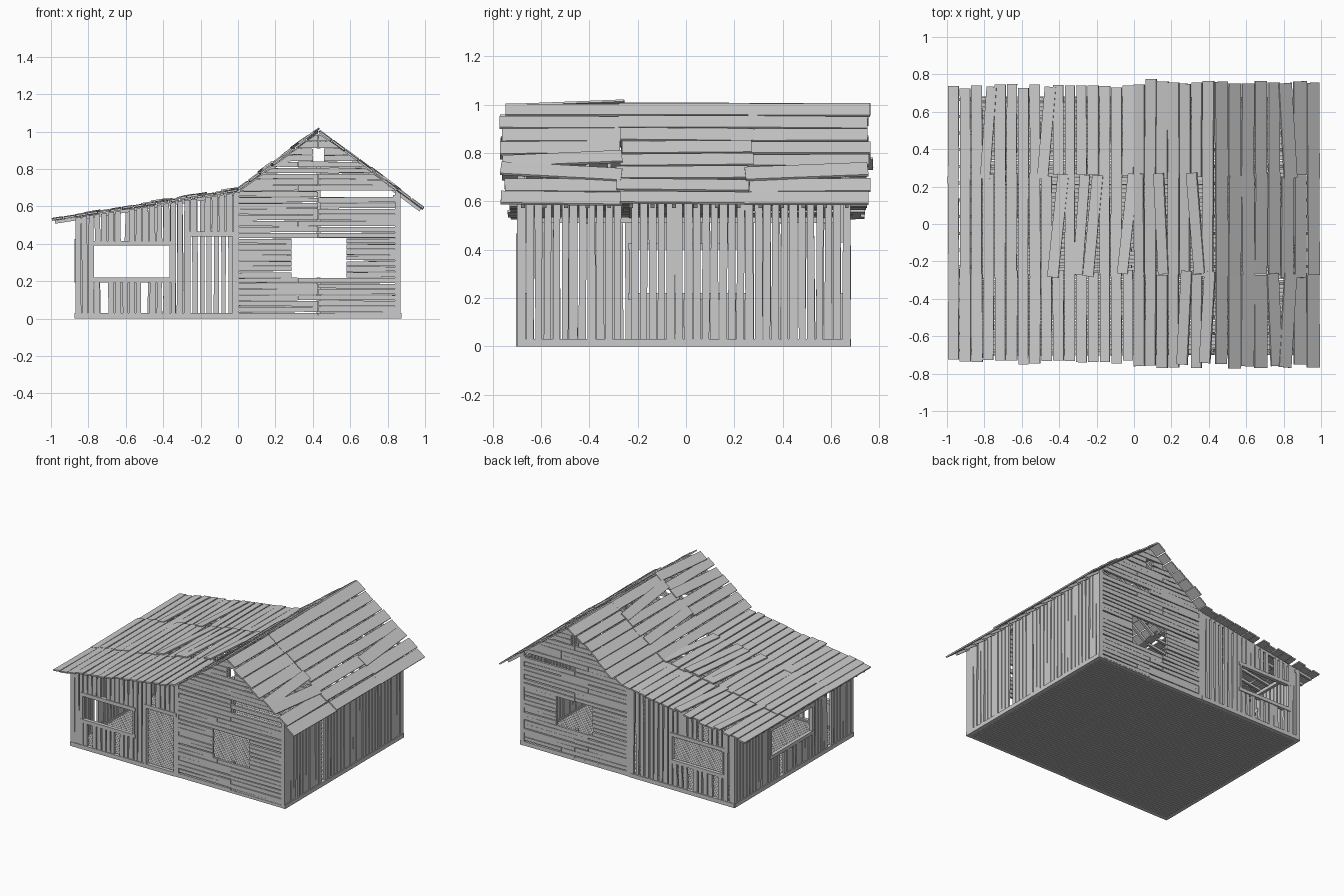
import bpy, bmesh, math, random
from mathutils import Matrix, Vector

if "Cube" in bpy.data.objects:
    bpy.data.objects.remove(bpy.data.objects["Cube"])

random.seed(7)
R = random.uniform
X0, X1, Y0, Y1 = -0.87, 0.87, -0.70, 0.68
T = 0.016                       # board thickness
RIDGE, EAVE = (0.43, 1.0), (0.99, 0.583)


def roof_z(x):                  # underside of the three roof slopes
    if x < 0:
        return 0.675 + 0.157 * x
    return 0.675 + 0.744 * x if x < 0.43 else 0.995 - 0.744 * (x - 0.43)


# wall planes: (u, z, depth inward) -> point
def front(u, z, d): return (u, Y0 + d, z)
def back(u, z, d): return (u, Y1 - d, z)
def right(u, z, d): return (X1 - d, u, z)
def left(u, z, d): return (X0 + d, u, z)


def prism(bm, plane, poly, d0=0.0, d1=T):
    a = [bm.verts.new(plane(u, z, d0)) for u, z in poly]
    b = [bm.verts.new(plane(u, z, d1)) for u, z in poly]
    n = len(poly)
    bm.faces.new(a)
    bm.faces.new(b[::-1])
    for i in range(n):
        bm.faces.new((a[i], b[i], b[(i + 1) % n], a[(i + 1) % n]))


def bar(bm, plane, u0, u1, z0, z1, d0=-0.003, d1=0.024):
    prism(bm, plane, [(u0, z0), (u1, z0), (u1, z1), (u0, z1)], d0, d1)


def finish(bm, name):
    bmesh.ops.recalc_face_normals(bm, faces=bm.faces[:])
    me = bpy.data.meshes.new(name)
    bm.to_mesh(me)
    bm.free()
    bpy.context.collection.objects.link(bpy.data.objects.new(name, me))


def subtract(spans, lo, hi):
    out = []
    for a, b in spans:
        if hi <= a or lo >= b:
            out.append((a, b))
        else:
            out += [s for s in ((a, lo), (hi, b)) if s[1] - s[0] > 0.01]
    return out


def rows(lo, hi, cuts, pitch):  # board edges that respect opening edges
    e = sorted({lo, hi, *[c for c in cuts if lo < c < hi]})
    for a, b in zip(e, e[1:]):
        n = max(1, round((b - a) / pitch))
        for i in range(n):
            yield a + (b - a) * i / n, a + (b - a) * (i + 1) / n


def upright_boards(name, plane, u0, u1, top, holes, missing=(), pitch=0.036, gap=0.007):
    bm = bmesh.new()
    for a, b in rows(u0, u1, [c for h in holes for c in h[:2]], pitch):
        m = (a + b) / 2
        spans = [(0.022, top(m))]
        for h in holes:
            if h[0] < m < h[1]:
                spans = subtract(spans, h[2], h[3])
        for z0, z1 in spans:
            if any(p[0] < m < p[1] and p[2] < (z0 + z1) / 2 < p[3] for p in missing):
                continue
            g = [R(0, gap) for _ in range(4)]
            p = [a + g[0], b - g[1], b - g[2], a + g[3]]
            roofed = z1 > 0.5
            tz = [(top(p[2]), top(p[3])) if roofed else (z1, z1)][0]
            d = R(0, 0.005)
            prism(bm, plane, [(p[0], z0), (p[1], z0), (p[2], tz[0]), (p[3], tz[1])], d, d + T)
    # window and door trim
    for h in holes:
        bar(bm, plane, h[0] - 0.02, h[1] + 0.02, h[3], h[3] + 0.026)
        if h[2] > 0.1:
            bar(bm, plane, h[0] - 0.02, h[1] + 0.02, h[2] - 0.026, h[2])
        for u in (h[0] - 0.014, h[1]):
            bar(bm, plane, u, u + 0.014, max(h[2], 0.02), h[3])
    bar(bm, plane, u0, u1, 0.0, 0.03)
    finish(bm, name)


def gable_boards(name, plane, missing=()):
    bm = bmesh.new()
    holes = [(0.285, 0.58, 0.22, 0.43), (0.40, 0.46, 0.84, 0.91)]
    lim = lambda z: (max(0.0, (z - 0.675) / 0.744), min(0.85, 0.43 + (0.995 - z) / 0.744))
    for a, b in rows(0.004, 0.985, [c for h in holes for c in h[2:]], 0.031):
        m = (a + b) / 2
        joint = 0.43 if R(0, 1) < 0.6 else 0.43 + random.choice((-0.11, 0.11))
        lo, hi = lim(m)
        spans = subtract([(lo, hi)], joint - 0.001, joint + 0.001)
        for h in holes:
            if h[2] < m < h[3]:
                spans = subtract(spans, h[0], h[1])
        for s, e in spans:
            if any(p[0] < (s + e) / 2 < p[1] and p[2] < m < p[3] for p in missing):
                continue
            g = [R(-0.001, 0.005) for _ in range(4)]
            l0, r0 = (lim(a)[0], s)[s > lo], (lim(a)[1], e)[e < hi]
            l1, r1 = (lim(b)[0], s)[s > lo], (lim(b)[1], e)[e < hi]
            d = R(0, 0.005)
            prism(bm, plane, [(l0, a + g[0]), (r0, a + g[1]), (r1, b - g[2]), (l1, b - g[3])], d, d + T)
    # stud behind the board joints
    for z0, z1 in ((0, 0.22), (0.43, 0.84), (0.91, 0.97)):
        bar(bm, plane, 0.42, 0.44, z0, z1, 0.02, 0.04)
    finish(bm, name)


# walls
window = (-0.77, -0.365, 0.22, 0.39)
door = (-0.255, -0.03, 0.02, 0.44)
upright_boards("front_leanto_wall", front, X0, -0.02, roof_z, [window, door],
               [(-0.715, -0.68, 0, 0.2), (-0.52, -0.485, 0, 0.2), (-0.64, -0.60, 0.4, 0.7),
                (-0.215, -0.18, 0.42, 0.7)])
upright_boards("back_leanto_wall", back, X0, -0.02, roof_z, [window],
               [(-0.72, -0.68, 0, 0.2), (-0.52, -0.485, 0, 0.2), (-0.64, -0.60, 0.4, 0.7)], 0.04, 0.01)
gable_boards("front_gable_wall", front, [(0.6, 0.9, 0.655, 0.675), (0.6, 0.9, 0.59, 0.62)])
gable_boards("back_gable_wall", back, [(0.6, 0.9, 0.655, 0.675)])
upright_boards("right_wall", right, Y0, Y1, lambda y: 0.665, [], [(-0.28, -0.24, 0, 1)], 0.036, 0.006)
upright_boards("left_wall", left, Y0, Y1, lambda y: 0.537, [(-0.22, 0.25, 0.22, 0.40)],
               [(-0.45, -0.42, 0, 1), (0.1, 0.13, 0, 0.2)])

# corner posts, sills and top plates
bm = bmesh.new()
for plane in (front, back):
    for x in (X0, -0.024, X1 - 0.03):
        w = 0.03
        prism(bm, plane, [(x, 0), (x + w, 0), (x + w, roof_z(x + w)), (x, roof_z(x))], 0, 0.03)
    bar(bm, plane, X0, X1, 0, 0.02, 0.002, 0.03)
bar(bm, right, Y0, Y1, 0.635, 0.66, 0.02, 0.04)
bar(bm, left, Y0, Y1, 0.51, 0.535, 0.02, 0.04)
finish(bm, "posts_and_beams")

# floor boards running along x
bm = bmesh.new()
n = 62
for i in range(n):
    y = Y0 + 0.01 + (Y1 - Y0 - 0.02) * i / n
    prism(bm, lambda u, z, d: (u, z, d), [(X0 + .01, y), (X1 - .01, y), (X1 - .01, y + 0.019), (X0 + .01, y + 0.019)], 0.002, 0.016)
finish(bm, "floor_boards")

# roof slopes: start, end, board count, half length in y
slopes = [("leanto_roof", (-0.995, 0.525), (0.0, 0.682), 16, 0.73),
          ("left_gable_roof", (0.0, 0.685), RIDGE, 7, 0.755),
          ("right_gable_roof", RIDGE, EAVE, 8, 0.755)]
rafters = bmesh.new()
for name, p, q, count, half in slopes:
    bm = bmesh.new()
    A, B = Vector((p[0], 0, p[1])), Vector((q[0], 0, q[1]))
    u = (B - A).normalized()
    normal = u.cross(Vector((0, 1, 0)))
    length = (B - A).length
    frame = Matrix((u, (0, 1, 0), normal)).transposed().to_4x4()
    for bay, (y0, y1) in enumerate(((-half, -0.265), (-0.275, 0.26), (0.255, half))):
        for i in range(count):
            pitch = length / count
            w = pitch * R(0.84, 0.98)
            loose = R(0, 1) < 0.14
            tilt = random.choice((-1, 1)) * R(0.05, 0.11) if loose else R(-0.008, 0.008)
            c = A + u * pitch * (i + 0.5) + normal * ((0.012 if loose else 0.004) + 0.003 * (bay == 1))
            c.y = (y0 + y1) / 2 + R(-0.012, 0.012)
            M = (Matrix.Translation(c) @ frame @ Matrix.Rotation(tilt, 4, 'Z')
                 @ Matrix.Rotation(R(-0.012, 0.012), 4, 'X')
                 @ Matrix.Diagonal((w, y1 - y0 + R(0, 0.02), 0.010, 1)))
            bmesh.ops.create_cube(bm, size=1, matrix=M)
    finish(bm, name)
    # rafters under the boards
    for k in range(16):
        c = (A + B) / 2 - normal * 0.011
        c.y = -0.675 + 1.34 * k / 15
        M = Matrix.Translation(c) @ frame @ Matrix.Diagonal((length * 0.97, 0.016, 0.018, 1))
        bmesh.ops.create_cube(rafters, size=1, matrix=M)
finish(rafters, "rafters")
